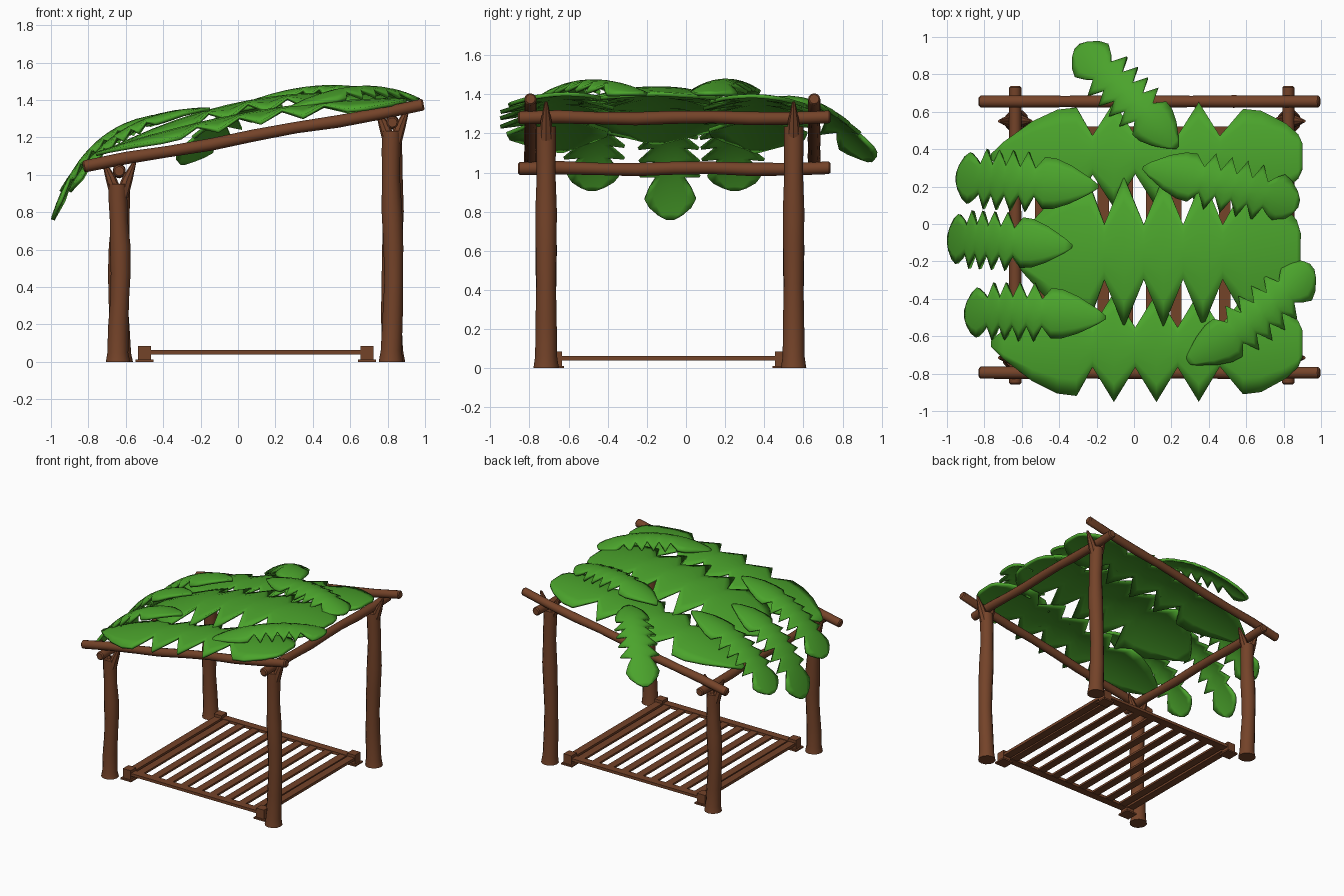
import bpy, bmesh, math
from mathutils import Vector

if "Cube" in bpy.data.objects:
    bpy.data.objects.remove(bpy.data.objects["Cube"])


def material(name, rgb):
    m = bpy.data.materials.new(name)
    m.diffuse_color = (*rgb, 1)
    m.use_nodes = True
    m.node_tree.nodes["Principled BSDF"].inputs["Base Color"].default_value = m.diffuse_color
    return m


WOOD = material("wood", (0.175, 0.056, 0.022))
LEAF = material("leaf", (0.07, 0.37, 0.025))


def finish(name, bm, mat, angle=None):
    bmesh.ops.recalc_face_normals(bm, faces=bm.faces)
    me = bpy.data.meshes.new(name)
    bm.to_mesh(me)
    bm.free()
    me.materials.append(mat)
    ob = bpy.data.objects.new(name, me)
    bpy.context.collection.objects.link(ob)
    if angle:
        bpy.context.view_layer.objects.active = ob
        ob.select_set(True)
        bpy.ops.object.shade_smooth_by_angle(angle=math.radians(angle))
        ob.select_set(False)
    return ob


def add_tube(bm, pts, radii, n=12):
    """Round log lofted through the points."""
    pts = [Vector(p) for p in pts]
    d = (pts[-1] - pts[0]).normalized()
    side = d.cross(Vector((0, 1, 0) if abs(d.y) < 0.8 else (1, 0, 0))).normalized()
    up = d.cross(side)
    rings = []
    for p, r in zip(pts, radii):
        rings.append([bm.verts.new(p + r * (math.cos(a) * side + math.sin(a) * up))
                      for a in (2 * math.pi * i / n for i in range(n))])
    for a, b in zip(rings, rings[1:]):
        for i in range(n):
            j = (i + 1) % n
            bm.faces.new((a[i], a[j], b[j], b[i]))
    bm.faces.new(rings[0])
    bm.faces.new(rings[-1])


def post(name, x, y, h, phase):
    """Wavy log post with a forked top; h is the height of the fork base."""
    bm = bmesh.new()
    ts = [0, 0.05, 0.2, 0.35, 0.5, 0.65, 0.8, 0.92, 1]
    rs = [0.065, 0.056, 0.054, 0.05, 0.053, 0.055, 0.048, 0.05, 0.05]
    add_tube(bm, [(x + 0.008 * math.sin(7 * t + phase), y, t * h) for t in ts], rs)
    for s in (-1, 1):
        add_tube(bm, [(x + s * 0.014, y, h - 0.06), (x + s * 0.045, y, h + 0.03),
                      (x + s * 0.085, y, h + 0.125)], [0.036, 0.028, 0.008], 8)
    finish(name, bm, WOOD, 40)


def rail(name, a, b, r):
    bm = bmesh.new()
    a, b = Vector(a), Vector(b)
    n = 8
    pts = [a.lerp(b, i / n) + Vector((0, 0, 0.005 * math.sin(i * 1.7))) for i in range(n + 1)]
    d = (b - a).normalized() * 0.008
    pts = [pts[0] - d] + pts + [pts[-1] + d]
    add_tube(bm, pts, [r * 0.75] + [r * (1 + 0.05 * math.sin(i * 2.3)) for i in range(n + 1)] + [r * 0.75])
    finish(name, bm, WOOD, 40)


def box(name, x, y, z0, z1, sx, sy):
    bm = bmesh.new()
    bmesh.ops.create_cube(bm, size=1)
    for v in bm.verts:
        v.co = Vector((x + v.co.x * sx, y + v.co.y * sy, (z0 + z1) / 2 + v.co.z * (z1 - z0)))
    finish(name, bm, WOOD)


# Forked posts and the roof rails they carry
for label, y in (("front", -0.715), ("back", 0.55)):
    post(label + "_short_post", -0.635, y, 0.95, y * 3)
    post(label + "_tall_post", 0.825, y, 1.235, y * 3 + 1)
for label, x, z in (("low", -0.635, 1.02), ("high", 0.825, 1.28)):
    rail(label + "_cross_rail", (x, -0.85, z), (x, 0.73, z), 0.033)
for label, y in (("front", -0.795), ("back", 0.655)):
    rail(label + "_sloped_rail", (-0.82, y, 1.045), (0.985, y, 1.37), 0.032)

# Floor frame: slats, edge boards, corner blocks on plates
X0, X1, Y0, Y1 = -0.5, 0.69, -0.67, 0.49
XM, YM = (X0 + X1) / 2, (Y0 + Y1) / 2
for i in range(9):
    box("floor_slat", -0.425 + 0.13 * i, YM, 0.042, 0.058, 0.06, Y1 - Y0)
for x in (X0, X1):
    box("floor_side_board", x, YM, 0.04, 0.062, 0.06, Y1 - Y0)
    for y in (Y0, Y1):
        box("corner_block", x, y, 0.01, 0.085, 0.07, 0.07)
        box("corner_plate", x, y, 0, 0.012, 0.095, 0.095)
for y in (Y0, Y1):
    box("floor_end_board", XM, y, 0.04, 0.062, X1 - X0, 0.06)


def outline(base, tip, teeth, notch, lobe, end):
    """Half-width profile: base lobe, saw teeth, tip lobe."""
    rows = [(base * f, w * lobe) for f, w in
            ((0, 0.06), (0.12, 0.3), (0.4, 0.72), (0.65, 0.96), (0.84, 1))]
    step = (tip - base) / teeth
    for i in range(teeth):
        rows += [(base + step * i, notch), (base + step * (i + 0.5), 1)]
    rows.append((tip, notch))
    return rows + [(tip + (1 - tip) * f, w) for f, w in end]


BIG = outline(0.32, 0.73, 3, 0.36, 0.9,
              ((0.28, 0.88), (0.5, 0.85), (0.8, 0.62), (0.95, 0.42), (1, 0.25)))
SMALL = outline(0.36, 0.77, 4, 0.45, 0.85,
                ((0.2, 0.68), (0.42, 0.85), (0.65, 0.7), (0.88, 0.4), (1, 0.12)))


def leaf(name, a, m, b, width, rows, droop, roll=0.0):
    """Arched leaf whose rib passes through a, m and b."""
    a, m, b = Vector(a), Vector(m), Vector(b)
    side = Vector((0, 0, 1)).cross(b - a).normalized()
    bm = bmesh.new()
    grid = []
    for t, w in rows:
        rib = a * (1 - t) * (1 - 2 * t) + m * 4 * t * (1 - t) + b * t * (2 * t - 1)
        row = []
        for k in range(-3, 4):
            s = k / 3 * w
            drop = droop * s * s + roll * s
            row.append(bm.verts.new(rib + side * s * width - Vector((0, 0, drop))))
        grid.append(row)
    for p, q in zip(grid, grid[1:]):
        for i in range(6):
            bm.faces.new((p[i], p[i + 1], q[i + 1], q[i]))
    ob = finish(name, bm, LEAF, 50)
    mod = ob.modifiers.new("thickness", "SOLIDIFY")
    mod.thickness = 0.02
    mod.offset = 0


# Three large leaves running down the slope
leaf("front_large_leaf", (-0.76, -0.64, 1.11), (0.08, -0.66, 1.33), (0.9, -0.64, 1.4), 0.29, BIG, 0.05, -0.01)
leaf("middle_large_leaf", (-0.65, -0.15, 1.15), (0.12, -0.15, 1.4), (0.89, -0.15, 1.4), 0.4, BIG, 0.07)
leaf("back_large_leaf", (-0.76, 0.36, 1.11), (0.08, 0.37, 1.33), (0.9, 0.36, 1.39), 0.28, BIG, 0.05, 0.01)

# Small leaves hanging over the low edge
leaf("low_middle_leaf", (-0.33, -0.12, 1.32), (-0.74, -0.09, 1.18), (-0.99, -0.08, 0.76), 0.155, SMALL, 0.05)
leaf("low_back_leaf", (-0.19, 0.2, 1.35), (-0.64, 0.23, 1.23), (-0.945, 0.25, 0.91), 0.16, SMALL, 0.05)
leaf("low_front_leaf", (-0.15, -0.5, 1.35), (-0.6, -0.47, 1.24), (-0.9, -0.48, 0.91), 0.155, SMALL, 0.05)

# Small leaves on the high side and over the back edge
leaf("high_back_leaf", (0.05, 0.3, 1.38), (0.48, 0.21, 1.47), (0.88, 0.11, 1.4), 0.15, SMALL, 0.05)
leaf("high_front_leaf", (0.28, -0.74, 1.35), (0.64, -0.51, 1.465), (0.95, -0.23, 1.4), 0.145, SMALL, 0.05)
leaf("back_edge_leaf", (0.23, 0.41, 1.36), (-0.02, 0.67, 1.34), (-0.3, 0.945, 1.06), 0.145, SMALL, 0.05)
